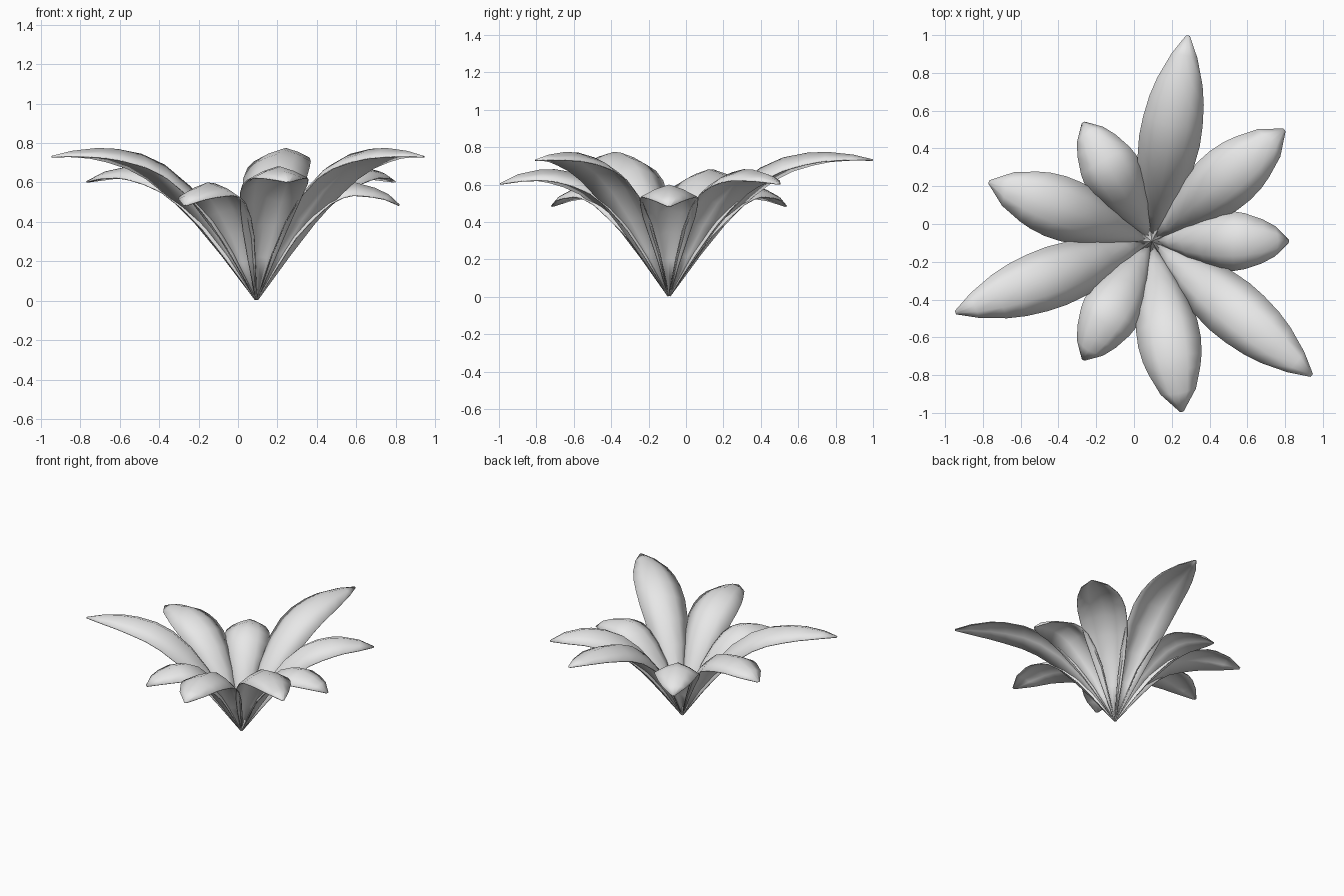
import bpy, math
from mathutils import Vector

if "Cube" in bpy.data.objects:
    bpy.data.objects.remove(bpy.data.objects["Cube"])

mat = bpy.data.materials.new("pale_grey")
mat.diffuse_color = (0.8, 0.8, 0.8, 1)
mat.use_nodes = True
mat.node_tree.nodes["Principled BSDF"].inputs["Base Color"].default_value = mat.diffuse_color

ROOT = Vector((0.094, -0.091, 0))
ACROSS = (-1, -0.5, 0, 0.5, 1)

# Midrib stations: distance outward, height, half width
LARGE = [(0, .006, .006), (.12, .25, .075), (.23, .43, .12), (.356, .58, .15),
         (.495, .69, .163), (.62, .745, .16), (.75, .77, .146),
         (.86, .775, .122), (1.0, .76, .07), (1.106, .735, .01)]
MEDIUM = [(0, .006, .006), (.1, .225, .07), (.19, .39, .115), (.295, .525, .148),
          (.41, .62, .165), (.52, .665, .168), (.62, .682, .158),
          (.7, .68, .14), (.82, .655, .095), (.918, .607, .01)]
SMALL = [(0, .006, .006), (.08, .2, .06), (.15, .35, .105), (.24, .47, .14),
         (.33, .555, .155), (.42, .595, .157), (.5, .6, .148),
         (.6, .573, .117), (.67, .54, .08), (.727, .487, .01)]


def leaf_mesh(name, stations):
    """Arched sheet whose edges fold down and outward from the midrib."""
    verts, faces = [], []
    last = len(stations) - 1
    for i, (d, z, w) in enumerate(stations):
        a, b = stations[max(i - 1, 0)], stations[min(i + 1, last)]
        tangent = Vector((b[0] - a[0], 0, b[1] - a[1])).normalized()
        under = Vector((tangent.z, 0, -tangent.x))
        fold = w * (0.62 - 0.28 * i / last)
        for u in ACROSS:
            p = Vector((d, u * w, z)) + under * fold * abs(u) ** 1.35
            verts.append(p)
    n = len(ACROSS)
    for i in range(last):
        for j in range(n - 1):
            k = i * n + j
            faces.append((k, k + n, k + n + 1, k + 1))
    mesh = bpy.data.meshes.new(name)
    mesh.from_pydata(verts, [], faces)
    mesh.materials.append(mat)
    for p in mesh.polygons:
        p.use_smooth = True
    return mesh


# Three whorls of three leaves each
for name, stations, start in (("large_leaf", LARGE, 80),
                              ("medium_leaf", MEDIUM, 40),
                              ("small_leaf", SMALL, 0)):
    mesh = leaf_mesh(name, stations)
    for k in range(3):
        leaf = bpy.data.objects.new(f"{name}_{k + 1}", mesh.copy())
        bpy.context.collection.objects.link(leaf)
        leaf.location = ROOT
        leaf.rotation_euler.z = math.radians(start + 120 * k)
        thick = leaf.modifiers.new("thickness", 'SOLIDIFY')
        thick.thickness = 0.006
        thick.offset = -1
        bpy.context.view_layer.objects.active = leaf
        leaf.select_set(True)

# Smooth blades with crisp rims
bpy.ops.object.shade_smooth_by_angle(angle=math.radians(50))
